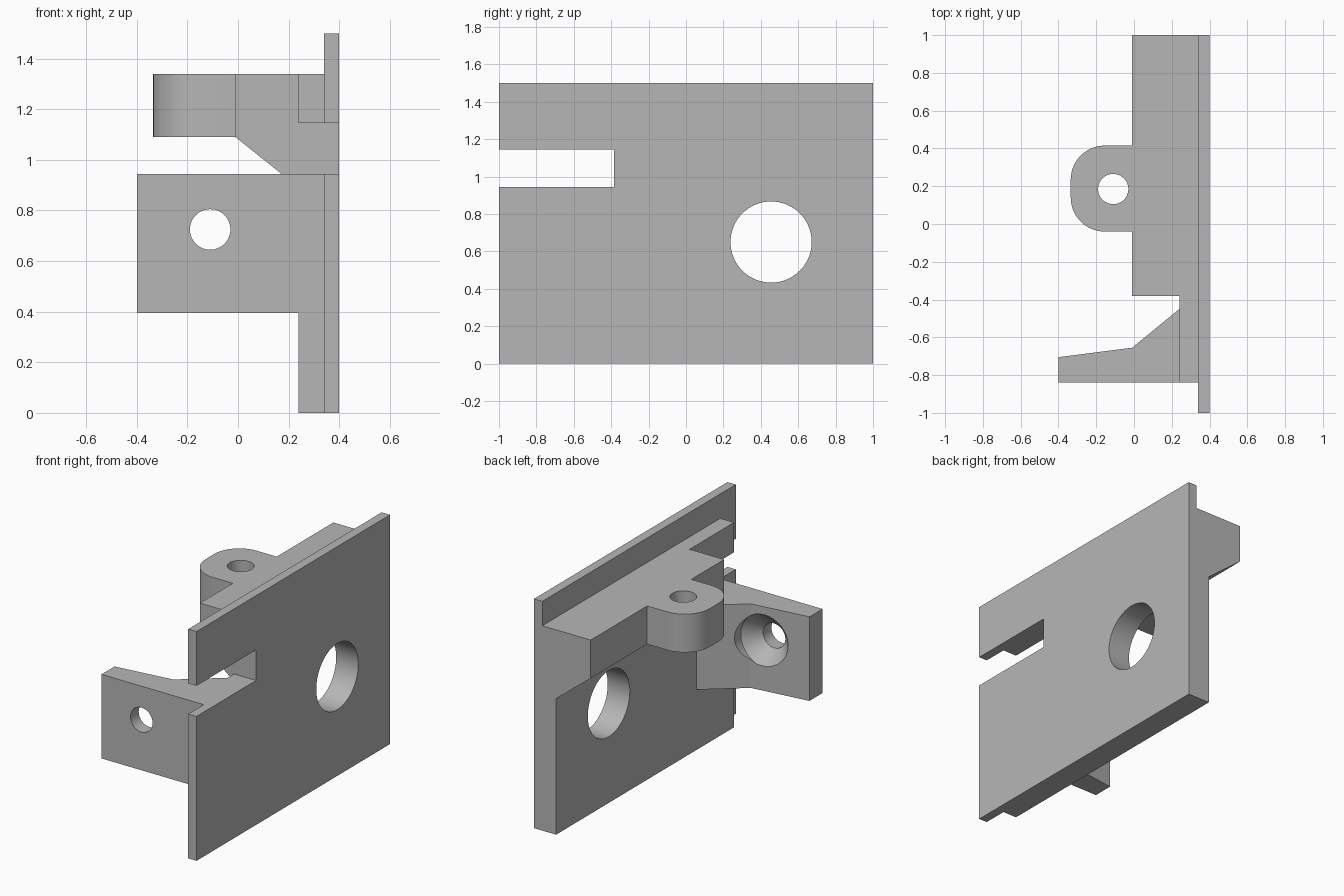
import bpy, bmesh
from math import sin, cos, pi

cube = bpy.data.objects.get("Cube")
if cube:
    bpy.data.objects.remove(cube, do_unlink=True)

grey = bpy.data.materials.new("plain grey")
grey.use_nodes = True
grey.diffuse_color = (0.47, 0.47, 0.47, 1)
grey.node_tree.nodes["Principled BSDF"].inputs["Base Color"].default_value = grey.diffuse_color

PLACE = {
    "x": lambda a, b, t: (t, a, b),
    "y": lambda a, b, t: (a, t, b),
    "z": lambda a, b, t: (a, b, t),
}


def arc(cx, cy, r, start=0, end=2 * pi, steps=64, closed=True):
    count = steps if closed else steps + 1
    angles = [start + (end - start) * i / steps for i in range(count)]
    return [(cx + r * cos(a), cy + r * sin(a)) for a in angles]


def rect(a0, a1, b0, b1):
    return [(a0, b0), (a1, b0), (a1, b1), (a0, b1)]


def loft(name, axis, sections):
    """Solid through matching outlines, each given as (position along axis, points)."""
    bm = bmesh.new()
    rings = [[bm.verts.new(PLACE[axis](a, b, t)) for a, b in pts] for t, pts in sections]
    bm.faces.new(rings[0])
    bm.faces.new(rings[-1])
    for low, high in zip(rings, rings[1:]):
        for i in range(len(low)):
            j = (i + 1) % len(low)
            bm.faces.new((low[i], low[j], high[j], high[i]))
    bmesh.ops.recalc_face_normals(bm, faces=bm.faces)
    mesh = bpy.data.meshes.new(name)
    bm.to_mesh(mesh)
    bm.free()
    mesh.materials.append(grey)
    obj = bpy.data.objects.new(name, mesh)
    bpy.context.collection.objects.link(obj)
    return obj


def prism(name, axis, pts, low, high):
    return loft(name, axis, [(low, pts), (high, pts)])


def combine(body, other, operation):
    mod = body.modifiers.new(other.name, "BOOLEAN")
    mod.operation = operation
    mod.solver = "EXACT"
    mod.object = other
    bpy.context.view_layer.objects.active = body
    bpy.ops.object.modifier_apply(modifier=mod.name)
    bpy.data.objects.remove(other, do_unlink=True)


# Thin face plate, with a shorter thick backing behind it
bracket = prism("mounting_bracket", "x", rect(-1, 1, 0, 1.5), 0.34, 0.40)
backing = prism("backing", "x", rect(-0.84, 1, 0, 1.34), 0.24, 0.40)

# Long ridge with a sloped underside
ridge = prism("ridge", "y", [(0.30, 1.34), (-0.01, 1.34), (-0.01, 1.09),
                             (0.24, 0.89), (0.30, 0.89)], -0.38, 1)

# Rounded lug on the ridge
outline = [(0.05, 0.415)]
outline += arc(-0.155, 0.235, 0.18, pi / 2, pi, 16, False)
outline += arc(-0.155, 0.14, 0.18, pi, 1.5 * pi, 16, False)
outline += [(0.05, -0.04)]
lug = prism("lug", "z", outline, 1.09, 1.34)

# Tapered side arm
arm = prism("arm", "z", [(-0.40, -0.84), (0.30, -0.84), (0.30, -0.45), (0.24, -0.45),
                         (-0.01, -0.655), (-0.40, -0.705)], 0.395, 0.945)

for part in (backing, ridge, lug, arm):
    combine(bracket, part, "UNION")

# Slot, large window, lug hole and countersunk arm hole
small, large = arc(-0.11, 0.725, 0.08), arc(-0.11, 0.725, 0.175)
cutters = [
    prism("slot", "x", rect(-1.2, -0.385, 0.945, 1.145), 0.1, 0.6),
    prism("window", "x", arc(0.455, 0.65, 0.217), 0.1, 0.6),
    prism("lug_hole", "z", arc(-0.11, 0.185, 0.08), 1, 1.5),
    loft("countersunk_hole", "y", [(-0.95, small), (-0.755, small), (-0.66, large), (-0.5, large)]),
]
for cutter in cutters:
    combine(bracket, cutter, "DIFFERENCE")

bpy.ops.object.select_all(action="DESELECT")
bracket.select_set(True)
bpy.context.view_layer.objects.active = bracket
bpy.ops.object.shade_smooth_by_angle(angle=pi / 9)
